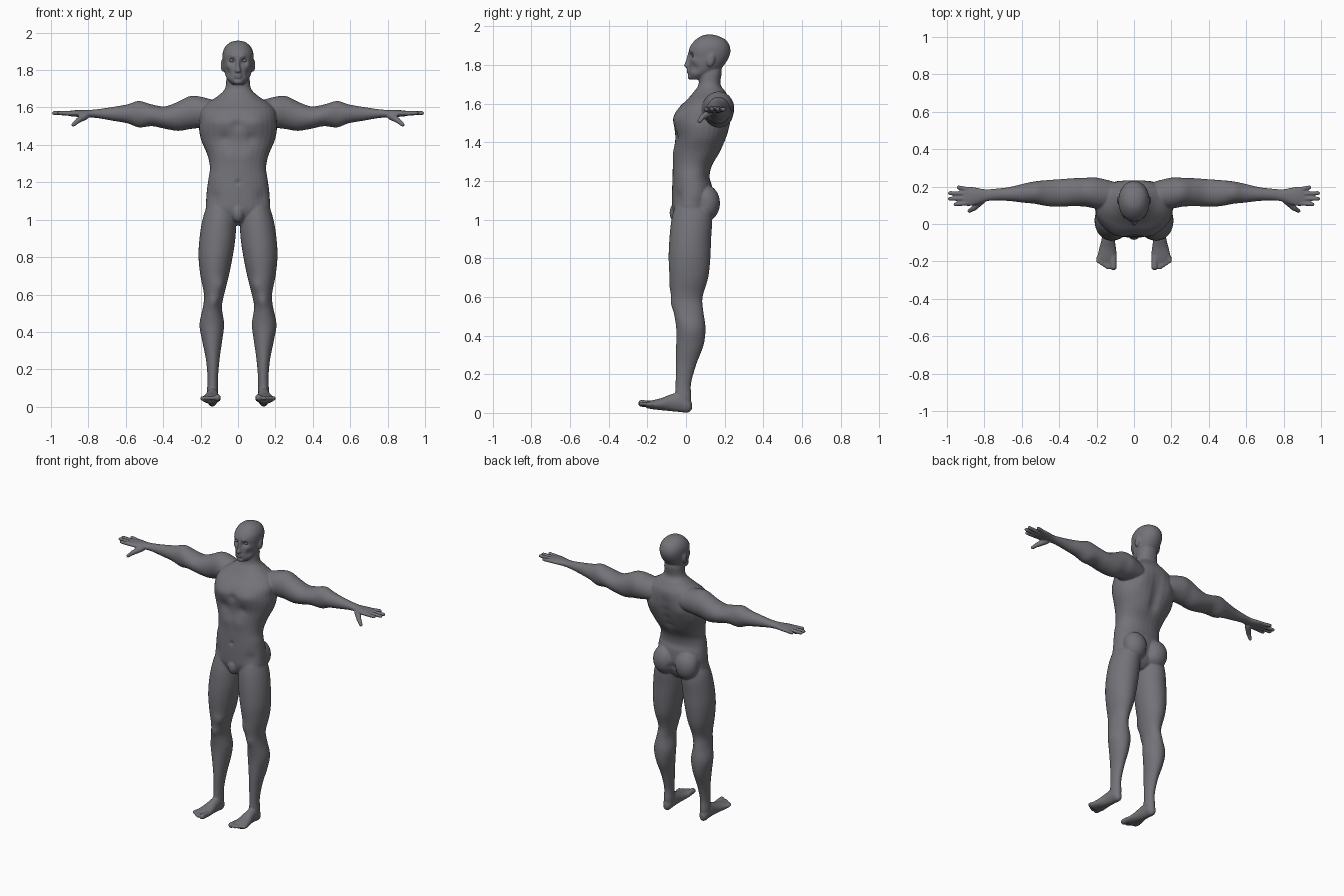
import bpy
import bmesh
import math
from mathutils import Matrix, Vector

default_cube = bpy.data.objects.get("Cube")
if default_cube:
    bpy.data.objects.remove(default_cube, do_unlink=True)

# Single clay grey for the whole figure
clay = bpy.data.materials.new("clay_grey")
clay.use_nodes = True
clay.diffuse_color = (0.17, 0.17, 0.19, 1)
shader = next(n for n in clay.node_tree.nodes if n.type == "BSDF_PRINCIPLED")
shader.inputs["Base Color"].default_value = clay.diffuse_color
shader.inputs["Roughness"].default_value = 0.6

SIDES = (1, -1)
STEPS = 4
SEGMENTS = 32


def spline_rows(rows):
    """Fill in smooth rows between the given ones (Catmull-Rom)."""
    padded = [rows[0]] + list(rows) + [rows[-1]]
    result = []
    for before, start, end, after in zip(padded, padded[1:], padded[2:], padded[3:]):
        for step in range(STEPS):
            t = step / STEPS
            result.append([
                b + t * (c - a) / 2
                + t * t * (a - 2.5 * b + 2 * c - d / 2)
                + t ** 3 * (1.5 * (b - c) + (d - a) / 2)
                for a, b, c, d in zip(before, start, end, after)])
    return result + [list(rows[-1])]


def squash(value, power):
    return math.copysign(abs(value) ** power, value)


def loft(bm, rows, axis, side=1, power=1.0):
    """Skin ellipses along an axis; a row is position, centre u, v, radius u, v."""
    place = {
        "x": lambda t, u, v: (t * side, u, v),
        "y": lambda t, u, v: (u * side, t, v),
        "z": lambda t, u, v: (u * side, v, t),
    }[axis]
    rings = []
    for t, u, v, ru, rv in spline_rows(rows):
        ring = []
        for i in range(SEGMENTS):
            angle = math.tau * i / SEGMENTS
            du = ru * squash(math.cos(angle), power)
            dv = rv * squash(math.sin(angle), power)
            ring.append(bm.verts.new(place(t, u + du, v + dv)))
        rings.append(ring)
    faces = [bm.faces.new(rings[0]), bm.faces.new(rings[-1])]
    for low, high in zip(rings, rings[1:]):
        for i in range(SEGMENTS):
            j = (i + 1) % SEGMENTS
            faces.append(bm.faces.new((low[i], low[j], high[j], high[i])))
    bmesh.ops.recalc_face_normals(bm, faces=faces)


def upright(rows):
    """Turn height, half width, front, back into loft rows."""
    return [(z, 0, (f + b) / 2, w, (b - f) / 2) for z, w, f, b in rows]


def blob(bm, centre, radii, side=1, tilt=0.0):
    x, y, z = centre
    matrix = (Matrix.Translation((x * side, y, z))
              @ Matrix.Rotation(tilt, 4, "X")
              @ Matrix.Diagonal((*radii, 1)))
    bmesh.ops.create_uvsphere(bm, u_segments=24, v_segments=16, radius=1, matrix=matrix)


def digit(bm, base, tip, thick, thin, side):
    """Tapered finger or toe with a round tip."""
    start = Vector((base[0] * side, base[1], base[2]))
    end = Vector((tip[0] * side, tip[1], tip[2]))
    span = end - start
    matrix = (Matrix.Translation((start + end) / 2)
              @ span.to_track_quat("Z", "Y").to_matrix().to_4x4())
    bmesh.ops.create_cone(bm, cap_ends=True, segments=16, radius1=thick,
                          radius2=thin, depth=span.length, matrix=matrix)
    blob(bm, end, (thin, thin, thin))
    blob(bm, start, (thick, thick, thick))


def make_object(name, bm):
    mesh = bpy.data.meshes.new(name)
    bm.to_mesh(mesh)
    bm.free()
    obj = bpy.data.objects.new(name, mesh)
    bpy.context.collection.objects.link(obj)
    return obj


def finish(obj):
    obj.data.materials.clear()
    obj.data.materials.append(clay)
    for poly in obj.data.polygons:
        poly.use_smooth = True
        poly.material_index = 0


bm = bmesh.new()

# Torso and neck
loft(bm, upright([
    (.97, .05, -.02, .08), (1, .12, -.05, .11), (1.05, .17, -.07, .13),
    (1.1, .172, -.073, .14), (1.17, .165, -.072, .135), (1.22, .158, -.07, .122),
    (1.28, .15, -.068, .135), (1.35, .165, -.064, .18), (1.42, .195, -.055, .21),
    (1.48, .208, -.06, .225), (1.53, .205, -.062, .233), (1.58, .2, -.035, .235),
    (1.62, .17, .005, .228), (1.66, .11, .04, .205), (1.7, .07, .065, .178),
    (1.76, .062, .065, .185), (1.8, .055, .07, .18)]), "z", power=.9)

# Head, nose, lips and chin
loft(bm, upright([
    (1.724, .03, .025, .08), (1.75, .056, .014, .13), (1.78, .07, .015, .18),
    (1.81, .077, .015, .205), (1.84, .081, .018, .222), (1.87, .083, .014, .23),
    (1.9, .08, .024, .225), (1.93, .064, .05, .205), (1.95, .038, .08, .165),
    (1.957, .012, .11, .135)]), "z", power=.95)
loft(bm, [(1.785, 0, .012, .013, .012), (1.795, 0, .008, .016, .018),
          (1.82, 0, .013, .01, .015), (1.86, 0, .02, .008, .01)], "z")
blob(bm, (0, .014, 1.774), (.022, .012, .006))
blob(bm, (0, .015, 1.762), (.02, .012, .006))
blob(bm, (0, .022, 1.738), (.024, .014, .015))
blob(bm, (0, -.05, 1.035), (.035, .035, .05))

for side in SIDES:
    # Ear and buttock
    blob(bm, (.081, .128, 1.825), (.011, .021, .036), side, tilt=-.2)
    blob(bm, (.082, .1, 1.085), (.082, .076, .095), side)

    # Leg
    loft(bm, [
        (1.1, .09, .035, .07, .085), (1, .1, .03, .09, .105), (.9, .11, .022, .096, .108),
        (.8, .12, .018, .091, .108), (.7, .125, .015, .076, .1), (.6, .128, .005, .054, .081),
        (.53, .137, .012, .051, .077), (.44, .14, .025, .066, .076),
        (.35, .138, .02, .053, .071), (.25, .135, 0, .036, .053),
        (.15, .135, -.014, .028, .04), (.08, .136, -.014, .03, .042),
        (.04, .136, -.012, .026, .036)], "z", side)

    # Foot and toes
    loft(bm, [
        (.03, .137, .035, .012, .02), (.01, .137, .04, .027, .039),
        (-.03, .137, .055, .031, .051), (-.08, .138, .052, .035, .043),
        (-.13, .141, .045, .045, .031), (-.18, .144, .042, .053, .022),
        (-.205, .145, .041, .05, .016)], "y", side)
    digit(bm, (.112, -.18, .045), (.11, -.23, .049), .019, .018, side)
    for i in range(4):
        x = .138 + i * .017
        digit(bm, (x, -.18, .044), (x + .001, -.233 + i * .011, .046), .012, .011, side)

    # Arm and palm
    loft(bm, [
        (.1, .15, 1.57, .07, .06), (.2, .165, 1.575, .083, .083),
        (.26, .17, 1.572, .077, .088), (.32, .17, 1.553, .075, .078),
        (.39, .167, 1.546, .073, .06), (.46, .165, 1.558, .07, .058),
        (.53, .168, 1.564, .06, .071), (.59, .165, 1.566, .051, .051),
        (.67, .16, 1.566, .037, .037), (.75, .157, 1.567, .031, .024),
        (.8, .152, 1.567, .034, .02), (.86, .148, 1.568, .05, .018),
        (.9, .148, 1.568, .052, .014), (.912, .148, 1.568, .045, .01)], "x", side)

    # Fingers and thumb
    for i, reach in enumerate((.955, .985, .985, .937)):
        digit(bm, (.89, .111 + i * .025, 1.568), (reach, .105 + i * .03, 1.57), .0125, .011, side)
    digit(bm, (.815, .125, 1.555), (.855, .085, 1.53), .02, .015, side)
    digit(bm, (.855, .085, 1.53), (.88, .07, 1.508), .014, .011, side)

# Fuse the parts into one skin
body = make_object("body", bm)
remesh = body.modifiers.new("fuse", "REMESH")
remesh.mode = "VOXEL"
remesh.voxel_size = .005
soften = body.modifiers.new("soften", "SMOOTH")
soften.factor = .5
soften.iterations = 5
graph = bpy.context.evaluated_depsgraph_get()
skin = bpy.data.meshes.new_from_object(body.evaluated_get(graph))
body.modifiers.clear()
body.data = skin

# Sculpted dabs on both sides: centre, radius, push inward or outward along x and y
DABS = [
    ((.1, -.05, 1.52), .065, 0, -.012),     # chest muscle
    ((0, -.06, 1.51), .025, 0, .008),       # breastbone
    ((.07, -.06, 1.435), .03, 0, .008),     # under the chest
    ((.045, -.07, 1.34), .04, 0, -.005),    # belly
    ((0, -.075, 1.2), .014, 0, .008),       # navel
    ((.13, -.05, 1.12), .035, 0, .008),     # groin
    ((.12, .22, 1.5), .06, 0, .012),        # shoulder blade
    ((0, .16, 1.06), .022, 0, -.025),       # buttock cleft
    ((.17, .08, 1.08), .04, -.008, 0),      # hip hollow
    ((.13, -.07, .56), .03, 0, -.007),      # kneecap
    ((.1, -.07, .65), .035, -.006, -.006),  # inner thigh
    ((.033, .022, 1.85), .016, 0, .015),    # eye socket
    ((.03, .016, 1.872), .015, 0, -.005),   # brow
    ((.055, .04, 1.825), .018, .003, -.005),  # cheekbone
    ((.055, .045, 1.785), .02, -.006, .004),  # cheek hollow
    ((0, .005, 1.768), .005, 0, .004),      # mouth
]
DABS += [((0, .2, 1.25 + i * .06), .035, 0, -.014) for i in range(6)]  # spine groove
brushes = [(Vector(c), r, Vector((dx, dy, 0))) for c, r, dx, dy in DABS]
for vert in skin.vertices:
    mirror = -1 if vert.co.x < 0 else 1
    point = Vector((abs(vert.co.x), vert.co.y, vert.co.z))
    shift = Vector()
    for centre, radius, push in brushes:
        if abs(point.z - centre.z) < 2.5 * radius:
            shift += push * math.exp(-(point - centre).length_squared / radius ** 2)
    vert.co += Vector((shift.x * mirror, shift.y, 0))
finish(body)

# Eyeballs
for side, name in zip(SIDES, ("left_eye", "right_eye")):
    bm = bmesh.new()
    blob(bm, (.033, .042, 1.851), (.014, .013, .01), side)
    finish(make_object(name, bm))
